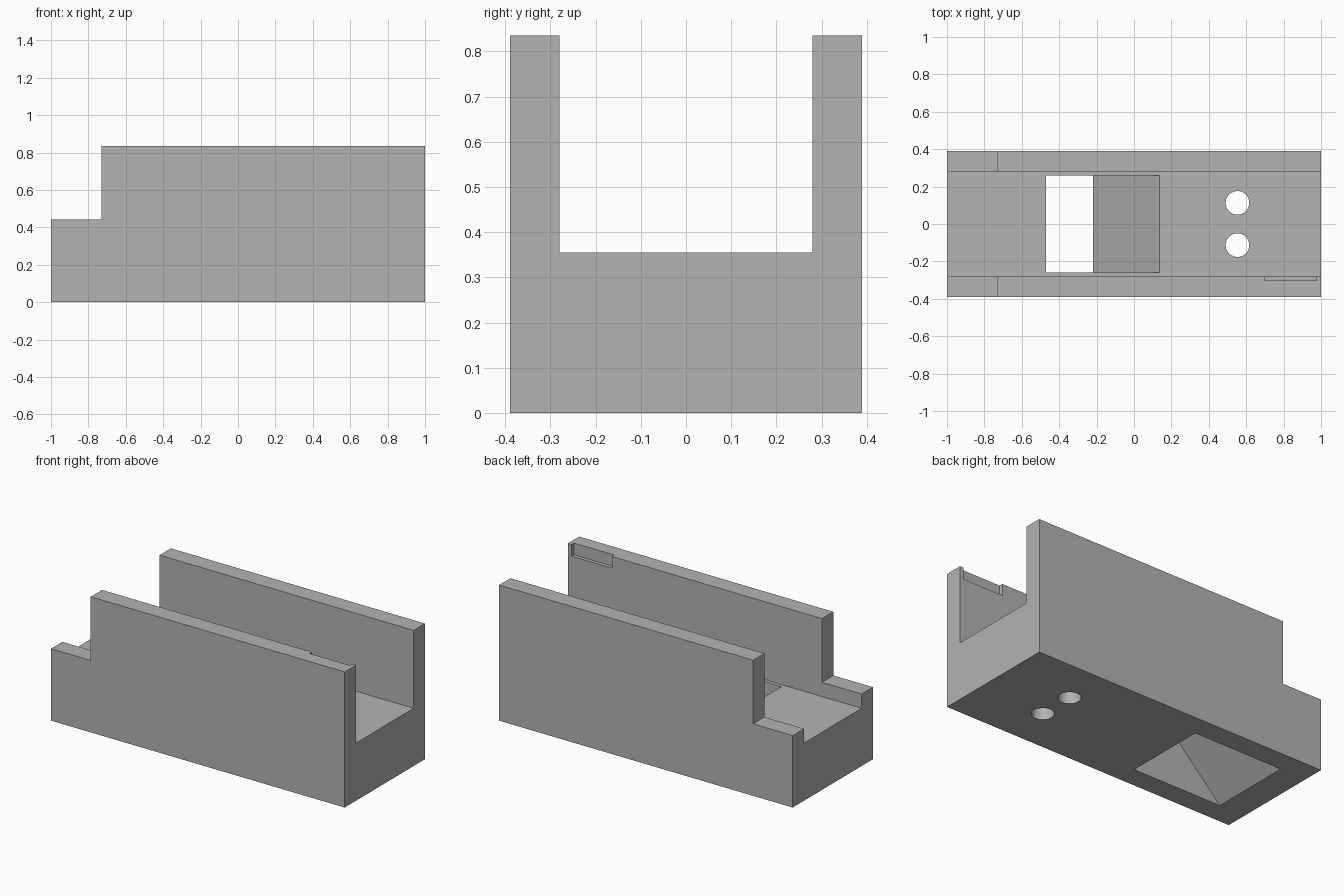
import bpy
import bmesh
from mathutils import Vector

# Remove the default cube
cube = bpy.data.objects.get("Cube")
if cube:
    bpy.data.objects.remove(cube, do_unlink=True)

# Main sizes
HALF_W, CHANNEL_W = 0.39, 0.28
FLOOR, STEP, TOP = 0.355, 0.443, 0.835

grey = bpy.data.materials.new("plain grey")
grey.use_nodes = True
colour = (0.45, 0.45, 0.45, 1)
grey.diffuse_color = colour
grey.node_tree.nodes["Principled BSDF"].inputs["Base Color"].default_value = colour


def make_object(name, bm):
    bmesh.ops.recalc_face_normals(bm, faces=bm.faces)
    mesh = bpy.data.meshes.new(name)
    bm.to_mesh(mesh)
    bm.free()
    mesh.materials.append(grey)
    obj = bpy.data.objects.new(name, mesh)
    bpy.context.collection.objects.link(obj)
    return obj


def prism(name, profile, y0, y1):
    """Extrude an x-z profile from y0 to y1."""
    bm = bmesh.new()
    face = bm.faces.new([bm.verts.new((x, y0, z)) for x, z in profile])
    out = bmesh.ops.extrude_face_region(bm, geom=[face])
    verts = [v for v in out["geom"] if isinstance(v, bmesh.types.BMVert)]
    bmesh.ops.translate(bm, verts=verts, vec=Vector((0, y1 - y0, 0)))
    return make_object(name, bm)


def box_profile(x0, x1, z0, z1):
    return [(x0, z0), (x1, z0), (x1, z1), (x0, z1)]


def round_cutter(name, x, y, radius):
    bm = bmesh.new()
    bmesh.ops.create_cone(bm, cap_ends=True, segments=48, radius1=radius,
                          radius2=radius, depth=2)
    bmesh.ops.translate(bm, verts=bm.verts, vec=Vector((x, y, 0)))
    return make_object(name, bm)


# Stepped body, full width
body = prism("channel_body", [(-1, 0), (1, 0), (1, TOP), (-0.73, TOP),
                              (-0.73, STEP), (-1, STEP)], -HALF_W, HALF_W)

# Long channel between the walls
cutters = [prism("channel_cutter", box_profile(-1.2, 1.2, FLOOR, 1.2),
                 -CHANNEL_W, CHANNEL_W)]

# Slanted slot through the floor, rising at 45 degrees towards +x
low, high = -0.1, FLOOR + 0.1
cutters.append(prism("slot_cutter",
                     [(-0.825 + low, low), (-0.218 + low, low),
                      (-0.218 + high, high), (-0.825 + high, high)],
                     -0.258, 0.258))

# Shallow notch in the inner top edge of the front wall
cutters.append(prism("notch_cutter", box_profile(0.7, 0.975, TOP - 0.072, 1.0),
                     -0.303, -0.2))

# Pair of round holes through the floor
for side in (-1, 1):
    cutters.append(round_cutter("hole_cutter", 0.553, side * 0.113, 0.063))

bpy.ops.object.select_all(action="DESELECT")
bpy.context.view_layer.objects.active = body
body.select_set(True)
for cutter in cutters:
    cutter.hide_render = True
    mod = body.modifiers.new(cutter.name, "BOOLEAN")
    mod.operation = "DIFFERENCE"
    mod.solver = "EXACT"
    mod.object = cutter
    bpy.ops.object.modifier_apply(modifier=mod.name)
    bpy.data.objects.remove(cutter, do_unlink=True)

# Smooth hole walls, sharp everywhere else
bpy.ops.object.shade_smooth_by_angle(angle=0.5)
